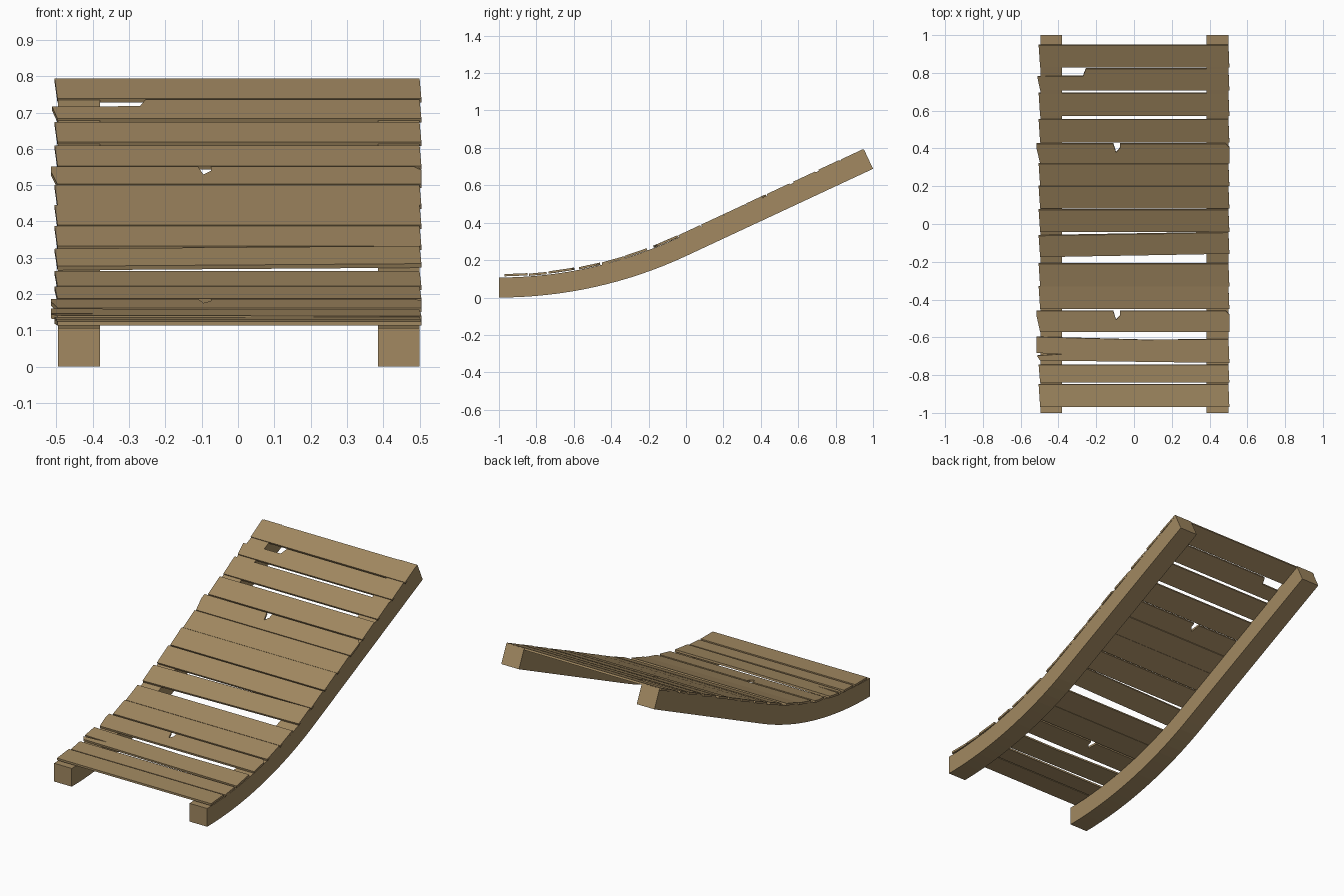
import bpy, bmesh, math

cube = bpy.data.objects.get("Cube")
if cube:
    bpy.data.objects.remove(cube, do_unlink=True)

BEND = math.radians(25)          # final slope of the ramp
R = 1.0 / math.sin(BEND)         # radius of the curved half
TOP = 0.118                      # height of the deck above the underside
BEAM = 0.107                     # depth of the side beams

wood = bpy.data.materials.new("weathered wood")
wood.use_nodes = True
COLOUR = (0.36, 0.25, 0.12, 1)
wood.diffuse_color = COLOUR
wood.node_tree.nodes["Principled BSDF"].inputs["Base Color"].default_value = COLOUR


def rail(angle, run, height):
    """Point on the ramp's side profile: arc, then a straight run."""
    r = R - height
    return (-1 + r * math.sin(angle) + run * math.cos(BEND),
            R - r * math.cos(angle) + run * math.sin(BEND))


def on_deck(y, height, lift=0):
    """Side profile point under or on the deck, square to the deck at y."""
    r = R - TOP
    reach = r * math.sin(BEND)
    if y + 1 <= reach:
        return rail(math.asin((y + 1) / r), 0, height + lift)
    return rail(BEND, (y + 1 - reach) / math.cos(BEND), height + lift)


def finish(name, bm):
    bmesh.ops.recalc_face_normals(bm, faces=bm.faces)
    mesh = bpy.data.meshes.new(name)
    bm.to_mesh(mesh)
    bm.free()
    mesh.materials.append(wood)
    obj = bpy.data.objects.new(name, mesh)
    bpy.context.collection.objects.link(obj)
    return obj


def loft(bm, rings):
    """Join equal rings of vertices and close both ends."""
    for a, b in zip(rings, rings[1:]):
        for i in range(len(a)):
            j = (i + 1) % len(a)
            bm.faces.new((a[i], a[j], b[j], b[i]))
    bm.faces.new(rings[0])
    bm.faces.new(rings[-1])


def beam(name, x0, x1):
    bm = bmesh.new()
    steps = 16
    stations = [(BEND * i / steps, 0) for i in range(steps + 1)]
    stations.append((BEND, 1 / math.cos(BEND)))
    rings = []
    for angle, run in stations:
        # the far end reaches full deck height
        top = TOP - 0.003 if run else BEAM
        section = [(x0, 0), (x1, 0), (x1, top), (x0, top)]
        rings.append([bm.verts.new((x, *rail(angle, run, h))) for x, h in section])
    loft(bm, rings)
    obj = finish(name, bm)
    for poly in obj.data.polygons:
        poly.use_smooth = False
    return obj


def plank(name, outline, lift=0):
    bm = bmesh.new()
    rings = [[bm.verts.new((x, *on_deck(y, h, lift))) for x, y in outline]
             for h in (BEAM - 0.001, TOP)]
    loft(bm, rings)
    return finish(name, bm)


def board(f0, b0, f1=None, b1=None, back=(), end=(), left=-0.505):
    """Outline from front and back edges, with chips in the back or left end."""
    f1 = f0 if f1 is None else f1
    b1 = b0 if b1 is None else b1
    return [(-0.497, f0), (0.505, f1), (0.5, b1), *back, (left, b0), *end]


def chipped(f, b):
    """Board with a small chip in its back edge and a clipped corner."""
    chip = [(0.485, b), (-0.075, b), (-0.075, b - 0.025),
            (-0.095, b - 0.047), (-0.11, b)]
    return [(-0.497, f), (0.505, f), (0.505, b - 0.02), *chip,
            (-0.515, b), (-0.515, b - 0.03)]


# Side beams
beam("right_beam", -0.495, -0.38)
beam("left_beam", 0.385, 0.5)

# Deck planks from the low front to the raised back
split = [(-0.515, -0.682), (-0.37, -0.688), (-0.515, -0.696)]
step = [(-0.255, 0.82), (-0.27, 0.782)]
planks = [
    (board(-0.97, -0.848), 0.007),
    (board(-0.84, -0.745), 0.004),
    (board(-0.722, -0.597, -0.735, -0.61, back=[(0.05, -0.612)], end=split, left=-0.515), 0.006),
    (chipped(-0.572, -0.46), 0.003),
    (board(-0.45, -0.331), 0.001),
    (board(-0.33, -0.21), 0.002),
    (board(-0.175, -0.062, -0.157, -0.045), 0.002),
    (board(-0.042, 0.075), 0),
    (board(0.081, 0.199), 0),
    (board(0.2, 0.318), 0),
    (chipped(0.321, 0.425), 0.001),
    (board(0.432, 0.552), 0),
    (board(0.573, 0.69), 0),
    (board(0.708, 0.78, b1=0.82, back=step, left=-0.512), 0.001),
    (board(0.828, 0.946), 0),
]
for number, (outline, lift) in enumerate(planks, 1):
    plank(f"deck_plank_{number}", outline, lift)
